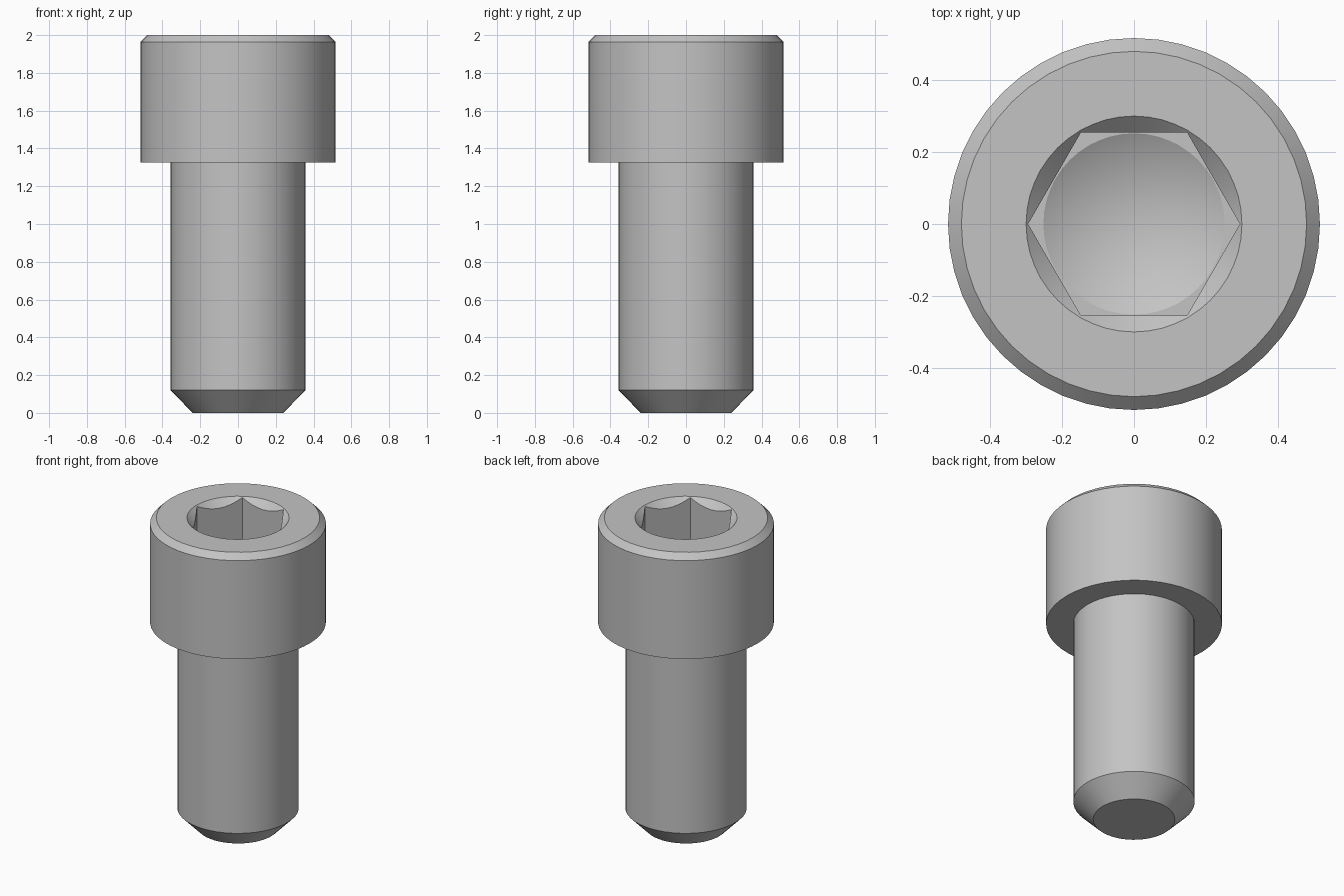
import bpy, bmesh
from math import radians, sin, cos, pi

cube = bpy.data.objects.get("Cube")
if cube:
    bpy.data.objects.remove(cube)

SIDES = 48
HEAD_R, SHANK_R, TIP_R = 0.517, 0.357, 0.24
TIP_TOP, HEAD_BASE, TOP = 0.12, 1.325, 2.0
BEVEL = 0.037
HEX_FLAT = 0.255                       # centre to flat
HEX_CORNER = HEX_FLAT / cos(pi / 6)    # centre to corner
RIM_R = 0.3
FLOOR, APEX = 1.64, 1.50

steel = bpy.data.materials.new("steel_grey")
steel.use_nodes = True
colour = (0.55, 0.55, 0.55, 1)
steel.diffuse_color = colour
steel.node_tree.nodes["Principled BSDF"].inputs["Base Color"].default_value = colour


def lathe(name, profile, sides=SIDES):
    """Closed solid from (radius, height) points listed bottom to top."""
    bm = bmesh.new()
    rings = []
    for r, z in profile:
        if r == 0:
            rings.append([bm.verts.new((0, 0, z))] * sides)
        else:
            rings.append([bm.verts.new((r * cos(2 * pi * i / sides),
                                        r * sin(2 * pi * i / sides), z))
                          for i in range(sides)])
    for low, high in zip(rings, rings[1:]):
        for i in range(sides):
            j = (i + 1) % sides
            corners = dict.fromkeys((low[i], low[j], high[j], high[i]))
            bm.faces.new(list(corners))
    # flat caps on open ends
    if profile[0][0] > 0:
        bm.faces.new(rings[0][::-1])
    if profile[-1][0] > 0:
        bm.faces.new(rings[-1])
    bmesh.ops.recalc_face_normals(bm, faces=bm.faces)
    mesh = bpy.data.meshes.new(name)
    bm.to_mesh(mesh)
    bm.free()
    mesh.materials.append(steel)
    obj = bpy.data.objects.new(name, mesh)
    bpy.context.collection.objects.link(obj)
    return obj


# Bolt: chamfered tip, plain shank, cylindrical head with bevelled rim
bolt = lathe("socket_head_bolt", [
    (TIP_R, 0), (SHANK_R, TIP_TOP), (SHANK_R, HEAD_BASE),
    (HEAD_R, HEAD_BASE), (HEAD_R, TOP - BEVEL), (HEAD_R - BEVEL, TOP)])

# Socket cutters: hexagonal pocket, drill point and countersunk rim
cutters = [
    lathe("hex_cutter", [(HEX_CORNER, FLOOR), (HEX_CORNER, TOP + 0.1)], 6),
    lathe("drill_cutter", [(0, APEX), (HEX_FLAT - 0.003, FLOOR),
                           (HEX_FLAT - 0.003, FLOOR + 0.05)]),
    lathe("countersink_cutter", [(RIM_R - 0.1, TOP - 0.1), (RIM_R, TOP),
                                 (RIM_R + 0.05, TOP + 0.05)]),
]

bpy.ops.object.select_all(action='DESELECT')
bolt.select_set(True)
bpy.context.view_layer.objects.active = bolt
for cutter in cutters:
    cutter.hide_render = True
    cut = bolt.modifiers.new(cutter.name, 'BOOLEAN')
    cut.operation = 'DIFFERENCE'
    cut.solver = 'EXACT'
    cut.object = cutter
    bpy.ops.object.modifier_apply(modifier=cut.name)
for cutter in cutters:
    bpy.data.objects.remove(cutter)

bpy.ops.object.shade_smooth_by_angle(angle=radians(25))
